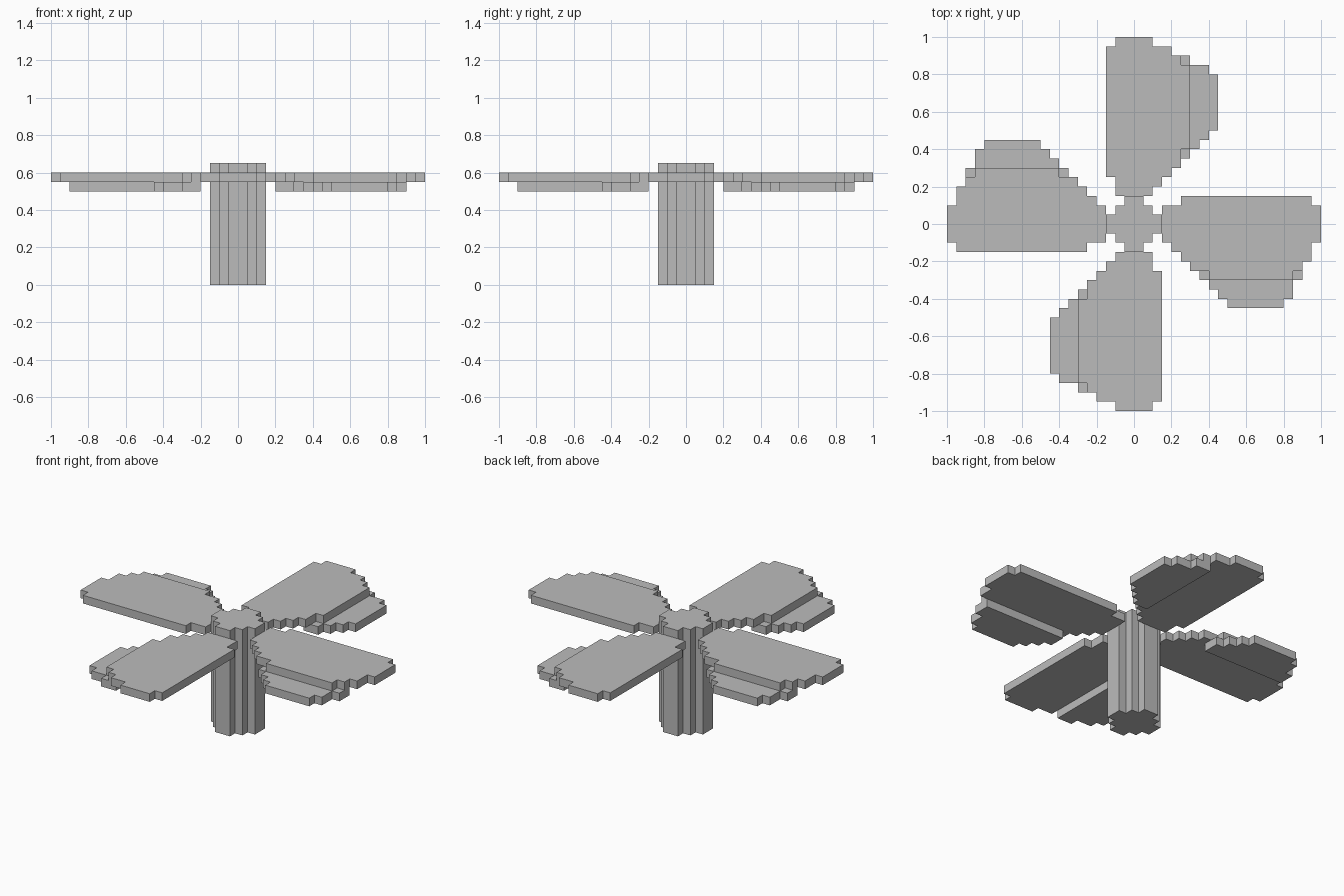
import bpy, bmesh
from math import pi
from mathutils import Matrix

UNIT = 0.05  # one stepped block

default = bpy.data.objects.get("Cube")
if default:
    bpy.data.objects.remove(default, do_unlink=True)

grey = bpy.data.materials.new("plain_grey")
grey.use_nodes = True
colour = (0.5, 0.5, 0.5, 1)
grey.diffuse_color = colour
grey.node_tree.nodes["Principled BSDF"].inputs["Base Color"].default_value = colour


def stepped_outline(top, rows):
    """Outline of stacked block rows, each (start, end, height), from the top down."""
    inner, outer, y = [], [], top
    for start, end, height in rows:
        inner += [(start, y), (start, y - height)]
        outer += [(end, y), (end, y - height)]
        y -= height
    return outer + inner[::-1]


def stepped_slab(name, top, rows, bottom, height, turn=0):
    """Extrude a stepped outline upward and turn it about the hub axis."""
    bm = bmesh.new()
    verts = [bm.verts.new((x, y, bottom)) for x, y in stepped_outline(top, rows)]
    face = bm.faces.new(verts)
    solid = bmesh.ops.extrude_face_region(bm, geom=[face])["geom"]
    raised = [g for g in solid if isinstance(g, bmesh.types.BMVert)]
    bmesh.ops.translate(bm, verts=raised, vec=(0, 0, height))
    bmesh.ops.recalc_face_normals(bm, faces=bm.faces)
    bmesh.ops.transform(bm, verts=bm.verts,
                        matrix=Matrix.Rotation(turn, 4, "Z") @ Matrix.Scale(UNIT, 4))
    mesh = bpy.data.meshes.new(name)
    bm.to_mesh(mesh)
    bm.free()
    mesh.materials.append(grey)
    obj = bpy.data.objects.new(name, mesh)
    bpy.context.collection.objects.link(obj)


# Notched round hub post
half = [(-1, 1, 1), (-2, 2, 1)]
stepped_slab("hub_post", 3, half + [(-3, 3, 2)] + half[::-1], 0, 13)

# Blade in two layers: wide upper plate and dropped trailing edge
upper = [(5, 19, 1), (3, 20, 4), (4, 19, 1), (5, 19, 1), (6, 18, 1), (8, 17, 1)]
lower = [(7, 18, 2), (8, 17, 1), (9, 17, 1), (10, 16, 1)]

for i, side in enumerate(["left", "back", "right", "front"]):
    stepped_slab(side + "_blade_upper", 3, upper, 11, 1, i * pi / 2)
    stepped_slab(side + "_blade_lower", -4, lower, 10, 1, i * pi / 2)
